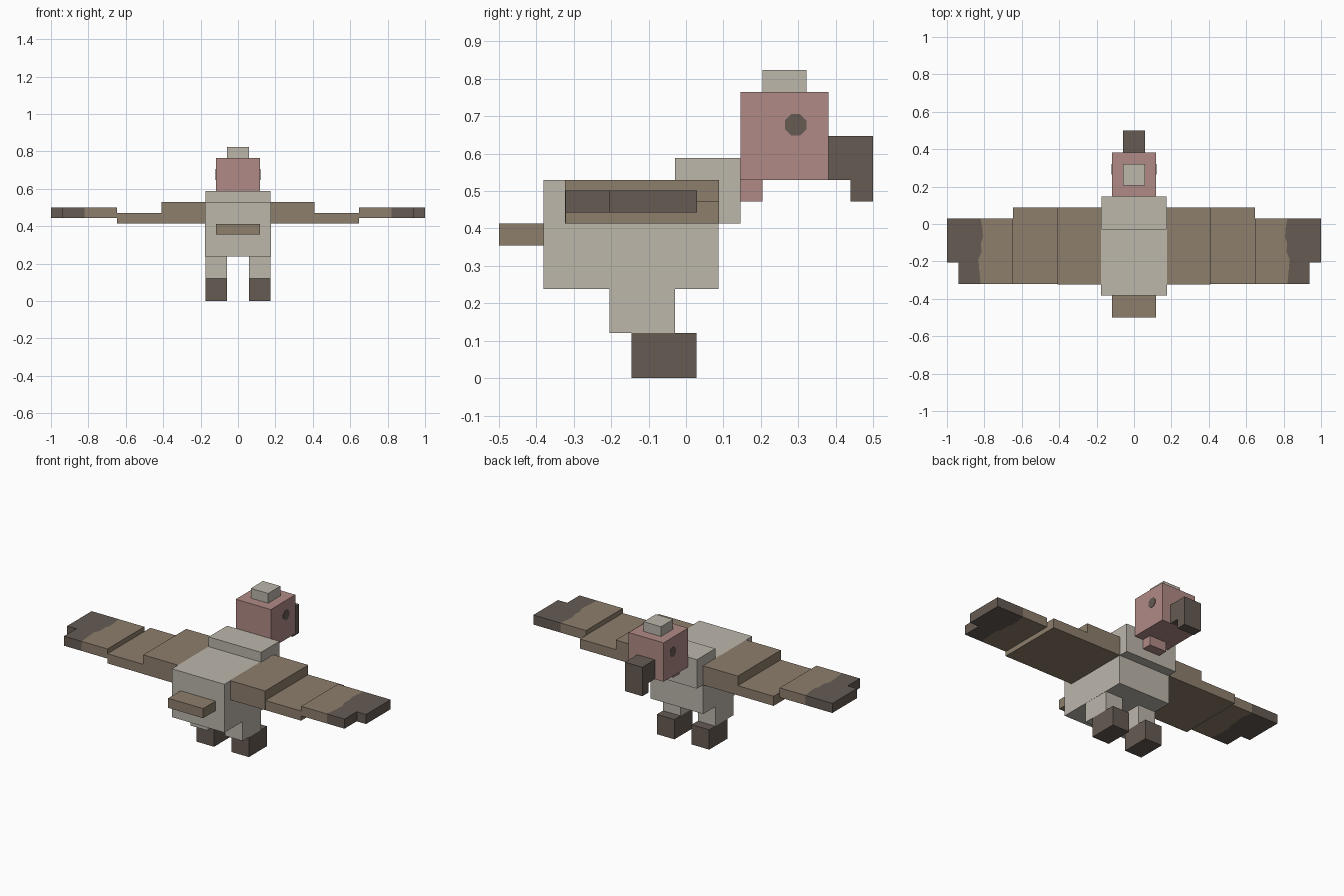
import bpy, bmesh, math

if "Cube" in bpy.data.objects:
    bpy.data.objects.remove(bpy.data.objects["Cube"])


def material(name, r, g, b):
    m = bpy.data.materials.new(name)
    lin = [((c / 255 + 0.055) / 1.055) ** 2.4 for c in (r, g, b)]
    m.diffuse_color = (*lin, 1)
    m.use_nodes = True
    m.node_tree.nodes["Principled BSDF"].inputs["Base Color"].default_value = m.diffuse_color
    return m


CREAM = material("cream", 188, 183, 171)
PINK = material("dusty_pink", 176, 138, 134)
BROWN = material("brown", 141, 126, 108)
DARK = material("dark_brown", 102, 91, 83)


def prism(name, mat, outline, lo, hi, place):
    """Extrude a 2D outline from lo to hi; place maps (u, v, w) to x, y, z."""
    bm = bmesh.new()
    a = [bm.verts.new(place(u, v, lo)) for u, v in outline]
    b = [bm.verts.new(place(u, v, hi)) for u, v in outline]
    bm.faces.new(a)
    bm.faces.new(b)
    for i in range(len(a)):
        j = (i + 1) % len(a)
        bm.faces.new((a[i], a[j], b[j], b[i]))
    bmesh.ops.recalc_face_normals(bm, faces=bm.faces)
    me = bpy.data.meshes.new(name)
    bm.to_mesh(me)
    bm.free()
    me.materials.append(mat)
    ob = bpy.data.objects.new(name, me)
    bpy.context.collection.objects.link(ob)
    return ob


def flat(name, mat, outline, z0, z1, s=1):
    return prism(name, mat, outline, z0, z1, lambda u, v, w: (s * u, v, w))


def box(name, mat, x, y, z, s=1):
    return flat(name, mat, [(x[0], y[0]), (x[1], y[0]), (x[1], y[1]), (x[0], y[1])], *z, s)


# Torso, neck and tail
box("body", CREAM, (-.176, .176), (-.381, .087), (.238, .53))
box("neck", CREAM, (-.175, .175), (-.03, .146), (.414, .589))
box("tail", BROWN, (-.117, .117), (-.5, -.381), (.355, .413))

# Head, crest, beak and throat
box("head", PINK, (-.117, .117), (.146, .381), (.53, .765))
box("crest", CREAM, (-.058, .058), (.205, .322), (.765, .824))
box("throat", PINK, (-.058, .058), (.146, .205), (.472, .53))
prism("beak", DARK, [(.381, .53), (.44, .53), (.44, .472), (.5, .472), (.5, .647), (.381, .647)],
      -.058, .058, lambda u, v, w: (w, u, v))

# Wavy edge where the wing tip turns dark
edge = [(.82, .03), (.81, -.03), (.808, -.07), (.818, -.1),
        (.816, -.15), (.832, -.19), (.828, -.24), (.82, -.322)]

for side, s in (("right", 1), ("left", -1)):
    # Legs and feet
    box(side + "_leg", CREAM, (.058, .175), (-.205, -.03), (.12, .238), s)
    box(side + "_foot", DARK, (.058, .175), (-.146, .028), (0, .12), s)
    # Stepped wing segments
    box(side + "_wing_inner", BROWN, (.17, .408), (-.323, .088), (.414, .53), s)
    box(side + "_wing_middle", BROWN, (.408, .648), (-.322, .088), (.414, .472), s)
    flat(side + "_wing_outer", BROWN, [(.648, -.322), (.648, .03)] + edge, .443, .501, s)
    flat(side + "_wing_tip", DARK,
         edge + [(.938, -.322), (.938, -.205), (1, -.205), (1, .03)], .443, .501, s)
    # Octagonal eye plate
    ring = [(.293 + .031 * math.cos(math.pi / 8 + i * math.pi / 4),
             .677 + .031 * math.sin(math.pi / 8 + i * math.pi / 4)) for i in range(8)]
    prism(side + "_eye", DARK, ring, .115, .119, lambda u, v, w: (s * w, u, v))
